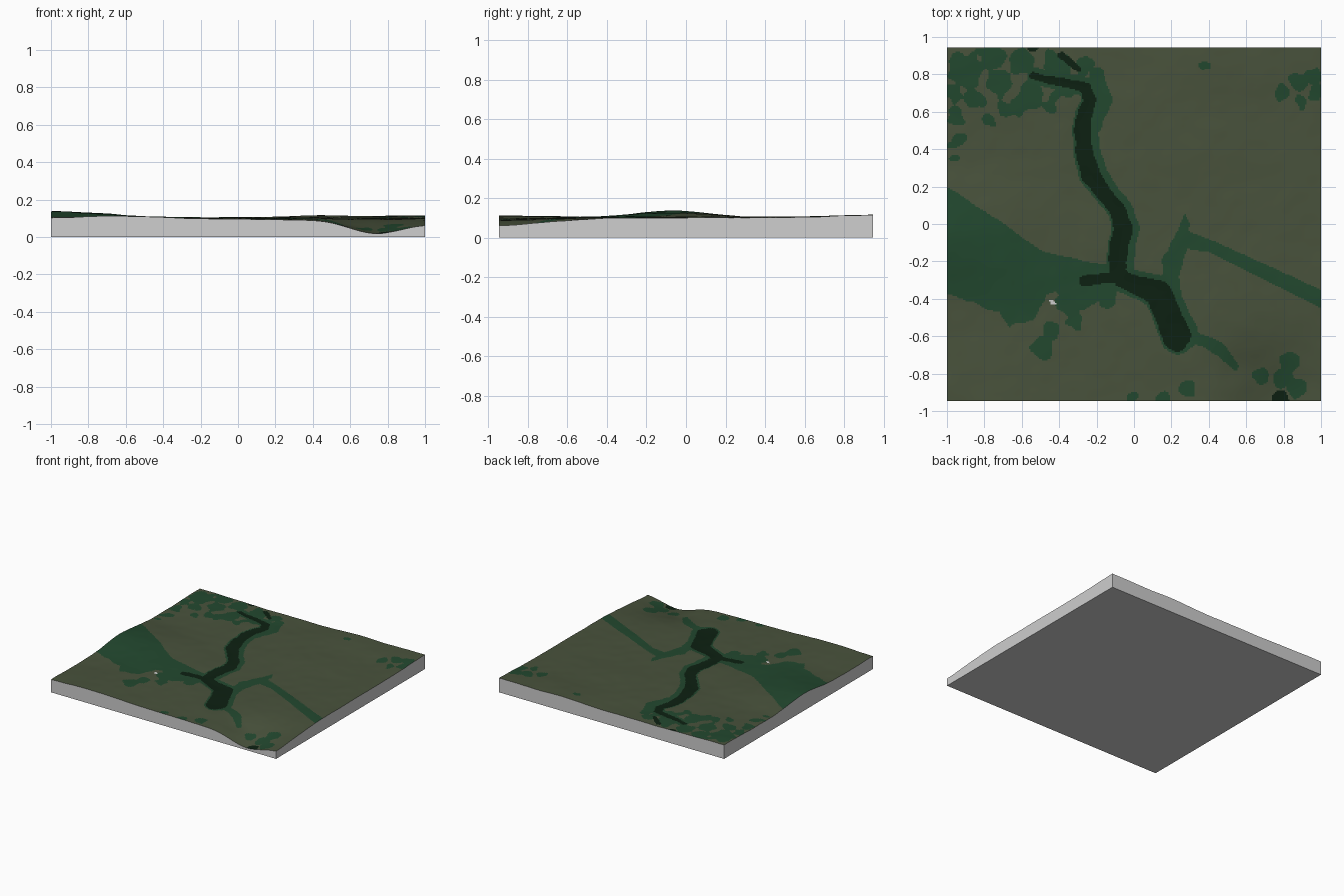
import bpy, math
from mathutils import Vector, noise

if "Cube" in bpy.data.objects:
    bpy.data.objects.remove(bpy.data.objects["Cube"])

HX, HY = 1.0, 0.945
NX, NY = 260, 246


def material(name, rgb):
    m = bpy.data.materials.new(name)
    m.diffuse_color = (*rgb, 1)
    m.use_nodes = True
    m.node_tree.nodes["Principled BSDF"].inputs["Base Color"].default_value = m.diffuse_color
    return m


GRASS = material("olive grass", (0.066, 0.085, 0.045))
WOODS = material("dark green woods", (0.016, 0.065, 0.028))
WATER = material("blackish green valley", (0.004, 0.015, 0.006))
STONE = material("pale grey base", (0.62, 0.62, 0.62))

# Valley floor strokes: x, y, radius
RIVER = [(-.54, .79, .018), (-.40, .76, .022), (-.26, .73, .028), (-.235, .66, .035),
         (-.275, .55, .04), (-.27, .40, .045), (-.23, .26, .05), (-.155, .155, .04),
         (-.09, .08, .04), (-.06, -.02, .05), (-.08, -.14, .05), (-.09, -.25, .042),
         (-.06, -.30, .045), (.05, -.34, .055), (.13, -.37, .07), (.19, -.51, .07),
         (.225, -.59, .08)]
BRANCH = [(-.28, -.305, .02), (-.15, -.29, .025), (-.08, -.28, .04)]
CREEK = [(-.385, .90, .02), (-.30, .83, .015)]
POOLS = [(.78, -.94, .05), (-.54, .95, .035), (.225, -.62, .06)]

# Wooded strokes, patches and outlines
BANK = [(x + .015, y, r + .026) for x, y, r in RIVER]
BULGE = [(-.20, .80, .04), (-.17, .66, .05), (-.21, .52, .035)]
LINK = [(.26, -.08, .045), (.20, -.22, .05), (.20, -.36, .05), (.23, -.5, .04)]
TRAIL = [(.28, -.6, .04), (.38, -.63, .03), (.46, -.67, .035), (.54, -.76, .02)]
PATCHES = [(.68, -.81, .045), (.80, -.82, .055), (.83, -.74, .055), (.87, -.88, .05),
           (.28, -.88, .045), (0, -.92, .03), (.15, -.94, .04), (-.31, -.52, .045),
           (-.49, -.66, .06), (-.44, -.58, .045), (-.35, -.43, .06), (-.15, -.40, .05)]
NORTH = [(-.90, .82, .09), (-.97, .70, .05), (-.85, .66, .05), (-.95, .58, .05),
         (-.95, .42, .045), (-.78, .55, .035), (-.72, .76, .07), (-.75, .90, .07),
         (-.60, .86, .07), (-.55, .69, .08), (-.65, .62, .05), (-.45, .65, .05),
         (-.40, .86, .07), (-.35, .74, .06), (-.25, .85, .05), (.80, .70, .045),
         (.88, .75, .045), (.96, .79, .045), (.97, .71, .04), (.87, .66, .03),
         (.39, .85, .018)]
WEST = [(-1.1, .25), (-.95, .17), (-.85, .10), (-.72, .02), (-.60, -.07), (-.50, -.14),
        (-.40, -.17), (-.25, -.20), (-.13, -.22), (-.05, -.30), (-.10, -.38), (-.2, -.42),
        (-.27, -.46), (-.35, -.45), (-.42, -.36), (-.47, -.38), (-.50, -.45), (-.53, -.50),
        (-.60, -.53), (-.67, -.55), (-.72, -.47), (-.78, -.46), (-.85, -.42), (-1.1, -.35)]
EAST = [(.27, .06), (.30, 0), (.29, -.04), (.40, -.08), (.60, -.17), (.80, -.26), (1.1, -.40),
        (1.1, -.50), (.80, -.35), (.60, -.25), (.40, -.15), (.27, -.13), (.22, -.08)]


def stroke(path, x, y):
    """Signed distance to a tapering stroke."""
    best = 9
    for (ax, ay, ar), (bx, by, br) in zip(path, path[1:]):
        dx, dy = bx - ax, by - ay
        t = max(0, min(1, ((x - ax) * dx + (y - ay) * dy) / (dx * dx + dy * dy)))
        best = min(best, math.hypot(x - ax - t * dx, y - ay - t * dy) - ar - t * (br - ar))
    return best


def spots(items, x, y):
    return min(math.hypot(x - a, y - b) - r for a, b, r in items)


def inside(poly, x, y):
    hit = False
    for (ax, ay), (bx, by) in zip(poly, poly[1:] + poly[:1]):
        if (ay > y) != (by > y) and x < (bx - ax) * (y - ay) / (by - ay) + ax:
            hit = not hit
    return hit


def ground(x, y):
    """Choose the ground colour index."""
    if math.hypot((x + .435) + (y + .42) * .6, (y + .42)) < .014:
        return 3
    w = noise.noise(Vector((x * 14, y * 14, 3))) * .012
    u, v = x + w, y - w
    if min(stroke(RIVER, u, v), stroke(BRANCH, u, v), stroke(CREEK, u, v), spots(POOLS, u, v)) < 0:
        return 2
    if inside(EAST, x, y) or inside(WEST, u, v):
        return 1
    n = noise.noise(Vector((x * 16, y * 16, 8))) * .05
    if min(stroke(BANK, u, v), stroke(BULGE, u, v), stroke(LINK, u, v), stroke(TRAIL, u, v),
           spots(PATCHES, u, v) + n * .4, spots(NORTH, u, v) + n) < 0:
        return 1
    return 0


# Hills and hollows: x, y, spread x, spread y, height
BUMPS = [(-1.0, -.02, .30, .17, .030), (-.80, -.20, .25, .14, .012), (.72, -1.0, .125, .20, -.058),
         (.58, -.76, .09, .09, -.012), (.95, -1.0, .25, .28, -.035), (.42, .95, .2, .3, .010),
         (1.0, 1.0, .3, .25, .014), (-.65, -.95, .15, .3, .012), (-.9, .85, .3, .25, .010),
         (.3, -.9, .3, .2, -.008), (.05, .45, .3, .4, .004)]


def height(x, y):
    z = .101
    for a, b, sx, sy, h in BUMPS:
        z += h * math.exp(-.5 * (((x - a) / sx) ** 2 + ((y - b) / sy) ** 2))
    z += .004 * noise.noise(Vector((x * 4, y * 4, 1))) + .0015 * noise.noise(Vector((x * 11, y * 11, 5)))
    d = stroke(RIVER, x, y)
    return z - .006 / (1 + math.exp(max(-20, min(20, d / .02))))


def build(name, verts, faces, mats):
    me = bpy.data.meshes.new(name)
    me.from_pydata(verts, [], faces)
    for m in mats:
        me.materials.append(m)
    ob = bpy.data.objects.new(name, me)
    bpy.context.collection.objects.link(ob)
    return me


# Terrain surface
W = NX + 1
verts = []
for j in range(NY + 1):
    for i in range(W):
        x, y = -HX + 2 * HX * i / NX, -HY + 2 * HY * j / NY
        verts.append((x, y, height(x, y)))
faces = [(j * W + i, j * W + i + 1, (j + 1) * W + i + 1, (j + 1) * W + i)
         for j in range(NY) for i in range(NX)]
land = build("terrain_surface", verts, faces, [GRASS, WOODS, WATER, STONE])
for p in land.polygons:
    p.material_index = ground(p.center.x, p.center.y)
    p.use_smooth = True

# Base walls and underside, following the terrain rim
rim = ([i for i in range(NX)] + [j * W + NX for j in range(NY)]
       + [NY * W + i for i in range(NX, 0, -1)] + [j * W for j in range(NY, 0, -1)])
n = len(rim)
wall = [verts[k] for k in rim] + [(verts[k][0], verts[k][1], 0) for k in rim]
sides = [(n + k, n + (k + 1) % n, (k + 1) % n, k) for k in range(n)]
corners = [n, n + NX, n + NX + NY, n + 2 * NX + NY]
build("base_block", wall, sides + [tuple(reversed(corners))], [STONE])
